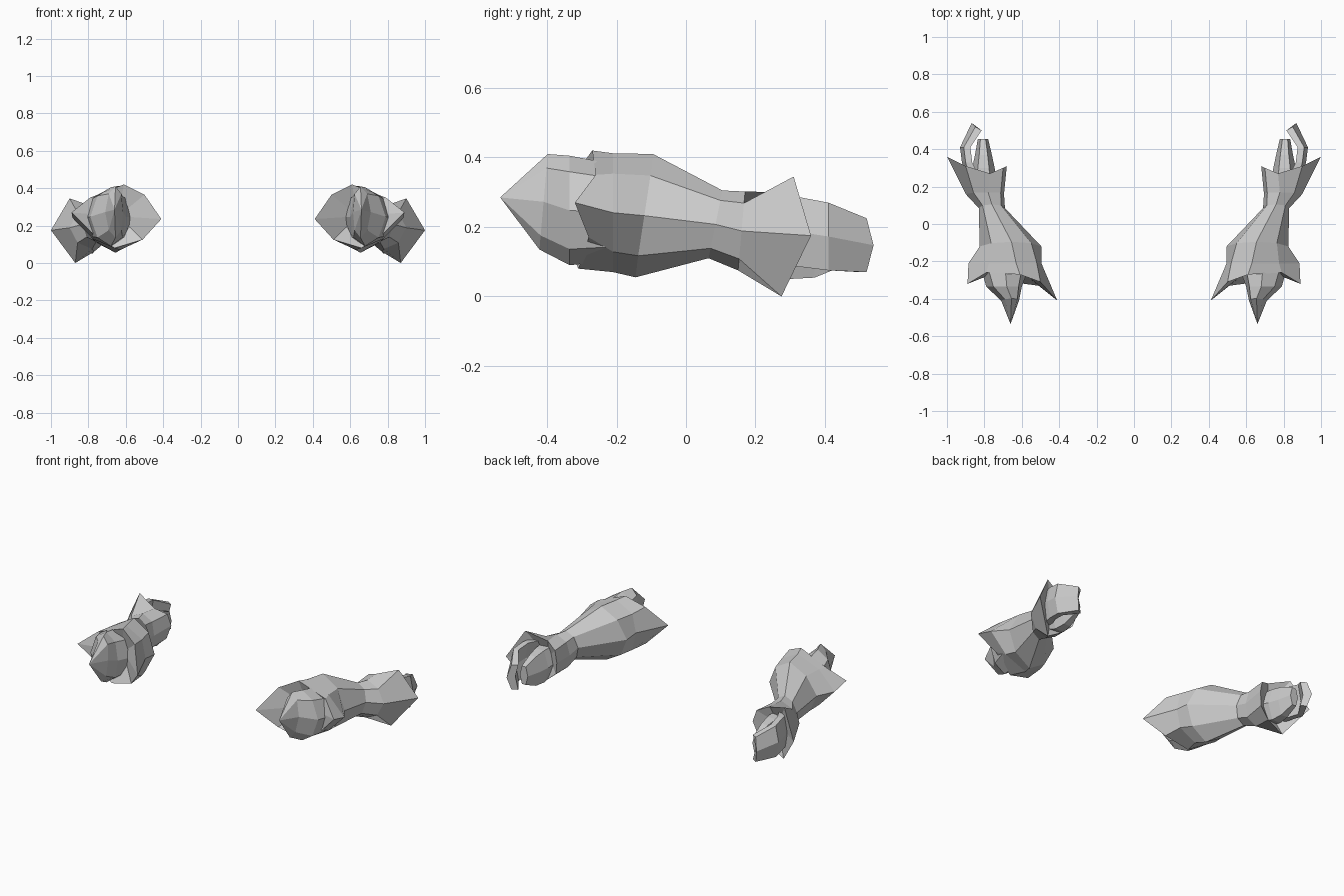
import bpy, bmesh, math

if "Cube" in bpy.data.objects:
    bpy.data.objects.remove(bpy.data.objects["Cube"])


def loft(name, rings, start=None, end=None):
    """Skin equal-length rings; each end closes on a point, or on a flat face if none is given."""
    n = len(rings[0])
    verts = [p for r in rings for p in r]
    faces = []
    for k in range(len(rings) - 1):
        for i in range(n):
            j = (i + 1) % n
            faces.append((k * n + i, k * n + j, (k + 1) * n + j, (k + 1) * n + i))
    for base, tip in ((0, start), ((len(rings) - 1) * n, end)):
        loop = [base + i for i in range(n)]
        if tip is None:
            faces.append(tuple(loop))
        else:
            verts.append(tip)
            faces += [(loop[i], loop[(i + 1) % n], len(verts) - 1) for i in range(n)]
    me = bpy.data.meshes.new(name)
    me.from_pydata(verts, [], faces)
    ob = bpy.data.objects.new(name, me)
    bpy.context.collection.objects.link(ob)
    # consistent outward normals
    bm = bmesh.new()
    bm.from_mesh(me)
    bmesh.ops.recalc_face_normals(bm, faces=bm.faces)
    bm.to_mesh(me)
    bm.free()
    # the pair is symmetric about x = 0
    mod = ob.modifiers.new("Mirror", 'MIRROR')
    mod.use_mirror_merge = False
    return ob


def ring(y, x0, x1, z0, z1, top_x=None, sides=8, slant=0.0, pinch=1.0):
    """Oval ring between x0..x1, z0..z1; top_x shifts the ridge, slant tilts it in y,
    pinch pulls the diagonal corners inwards."""
    cx, cz = (x0 + x1) / 2, (z0 + z1) / 2
    shift = 0 if top_x is None else top_x - cx
    pts = []
    for i in range(sides):
        a = 2 * math.pi * i / sides
        c, s = math.cos(a), math.sin(a)
        f = pinch if sides == 8 and i % 2 else 1.0
        pts.append((cx + (x1 - x0) / 2 * c * f + shift * abs(s),
                    y + slant * s, cz + (z1 - z0) / 2 * s * f))
    return pts


# Forearm sleeve: flared, pointed rim at the front, narrow wrist, flared cuff at the back
front_rim = [(.89, -.32, .27), (.79, -.26, .35), (.61, -.27, .42), (.50, -.31, .365),
             (.41, -.41, .235), (.51, -.33, .125), (.66, -.31, .08), (.79, -.28, .17)]
back_rim = [(1.0, .36, .175), (.90, .31, .345), (.77, .27, .30), (.70, .30, .27),
            (.68, .31, .20), (.70, .29, .12), (.77, .27, .06), (.87, .275, 0)]
loft("forearm_sleeve", [
    front_rim,
    ring(-.21, .495, .885, .07, .412, top_x=.63, pinch=.93),
    ring(-.12, .495, .825, .055, .41, top_x=.655, slant=.025, pinch=.92),
    ring(.085, .69, .83, .11, .305, slant=.02),
    ring(.16, .695, .90, .075, .302, top_x=.78, slant=.01),
    back_rim,
], start=(.64, -.22, .25), end=(.80, .22, .18))

# Faceted elbow guard that comes to a point in front of the sleeve
loft("elbow_guard", [
    ring(-.23, .56, .82, .10, .385),
    ring(-.335, .60, .79, .09, .405, top_x=.68),
    ring(-.41, .615, .71, .135, .41, top_x=.655, slant=.012),
], end=(.66, -.535, .285))


# Curled outer fingers: bowed plate, six-sided section
def plate(y, xo, xi, z0, z1, dy=0.0):
    zm = (z0 + z1) / 2
    return [(xo - .02, y, z1), (xo, y + dy, zm), (xo - .02, y, z0),
            (xi - .02, y - dy, z0), (xi, y - dy, zm), (xi - .02, y - dy, z1)]


loft("fingers", [
    plate(.24, .90, .84, .09, .285),
    plate(.33, .92, .885, .085, .285),
    plate(.41, .93, .895, .075, .27),
    plate(.52, .868, .835, .07, .225, dy=.02),
])

# Palm and thumb block inside the curl
loft("palm", [
    ring(.20, .73, .88, .07, .27, sides=6),
    ring(.30, .745, .865, .035, .265, sides=6),
    ring(.37, .76, .85, .04, .25, sides=6),
    ring(.455, .78, .835, .08, .21, sides=6),
])
